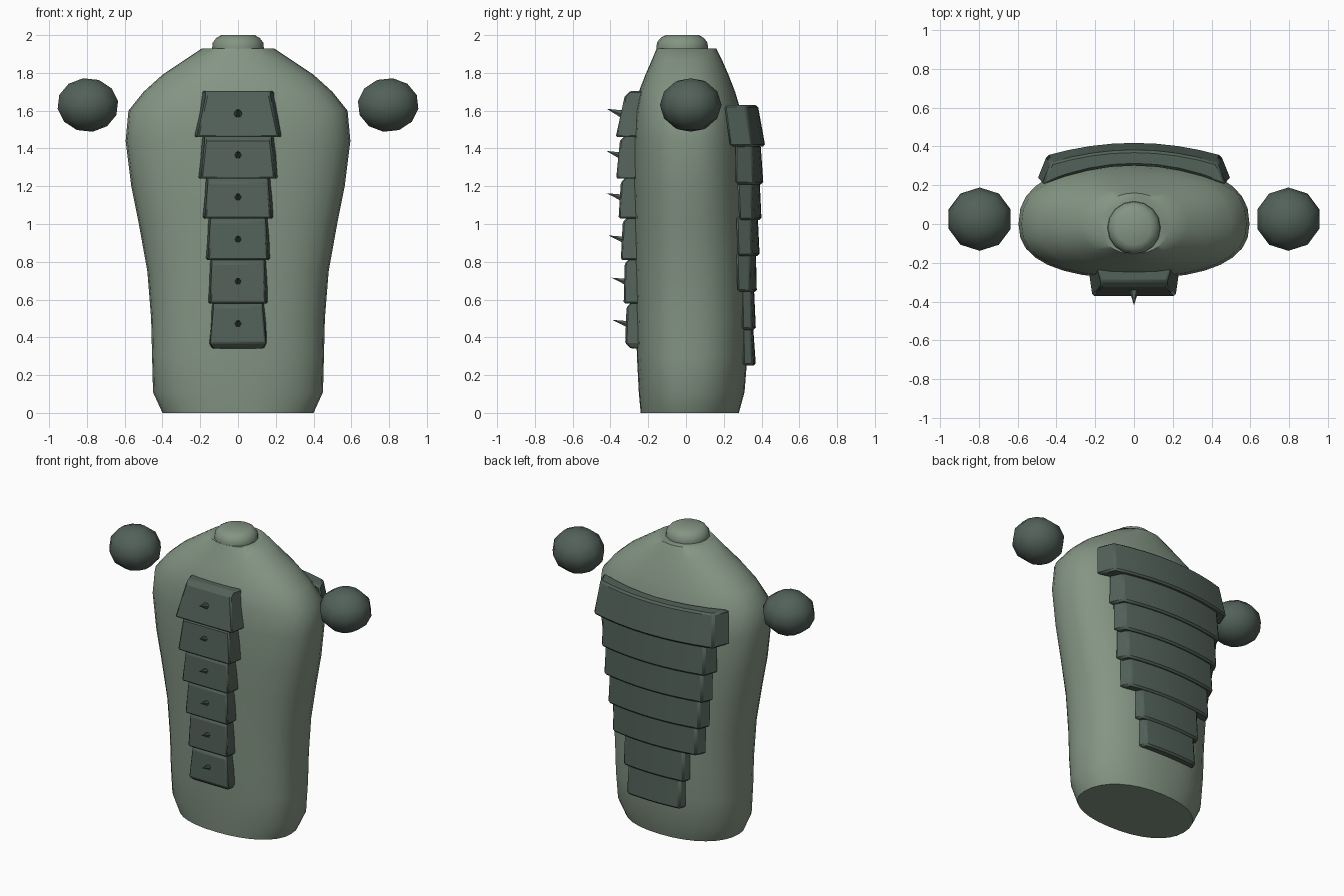
import bpy, bmesh, math
from mathutils import Vector

if "Cube" in bpy.data.objects:
    bpy.data.objects.remove(bpy.data.objects["Cube"])


def material(name, rgb):
    m = bpy.data.materials.new(name)
    m.diffuse_color = (*rgb, 1)
    m.use_nodes = True
    m.node_tree.nodes["Principled BSDF"].inputs["Base Color"].default_value = m.diffuse_color
    return m


SKIN = material("skin", (0.23, 0.30, 0.23))
SHELL = material("shell", (0.085, 0.12, 0.10))


def finish(name, bm, mat, angle=None, bevel=0):
    bmesh.ops.recalc_face_normals(bm, faces=bm.faces)
    me = bpy.data.meshes.new(name)
    bm.to_mesh(me)
    bm.free()
    ob = bpy.data.objects.new(name, me)
    bpy.context.collection.objects.link(ob)
    me.materials.append(mat)
    if bevel:
        b = ob.modifiers.new("bevel", 'BEVEL')
        b.width, b.segments, b.limit_method = bevel, 1, 'ANGLE'
        b.angle_limit = math.radians(40)
    if angle:
        bpy.ops.object.select_all(action='DESELECT')
        ob.select_set(True)
        bpy.context.view_layer.objects.active = ob
        bpy.ops.object.shade_smooth_by_angle(angle=math.radians(angle))
    return ob


def loft(rings, closed=True):
    bm = bmesh.new()
    vs = [[bm.verts.new(p) for p in r] for r in rings]
    n = len(vs[0])
    for a, b in zip(vs, vs[1:]):
        for i in range(n):
            j = (i + 1) % n
            bm.faces.new((a[i], a[j], b[j], b[i]))
    bm.faces.new(vs[0])
    bm.faces.new(vs[-1])
    return bm


def oval(z, rx, front, back, power, n=32):
    ring = []
    for i in range(n):
        t = 2 * math.pi * i / n
        c, s = math.cos(t), math.sin(t)
        x = math.copysign(abs(c) ** (2 / power), c) * rx
        y = math.copysign(abs(s) ** (2 / power), s)
        ring.append((x, y * (back if y > 0 else -front), z))
    return ring


# Torso: z, half width, front y, back y, squareness
TORSO = [(0, .40, -.24, .28, 2.2), (.11, .45, -.25, .31, 2.3), (.3, .455, -.26, .325, 2.4),
         (.5, .46, -.265, .33, 2.4), (.75, .48, -.27, .33, 2.4), (1.0, .525, -.275, .325, 2.4),
         (1.2, .565, -.28, .32, 2.4), (1.44, .595, -.28, .315, 2.4), (1.6, .58, -.27, .29, 2.4),
         (1.70, .50, -.25, .26, 2.3), (1.79, .40, -.215, .225, 2.2), (1.87, .28, -.18, .19, 2.1),
         (1.93, .19, -.155, .16, 2)]
finish("torso", loft([oval(*r) for r in TORSO]), SKIN, 50)

# Neck stump
NECK = [(1.87, .13), (1.93, .137), (1.96, .134), (1.985, .115), (2.0, .088)]
finish("neck", loft([[(x, y - .02, z) for x, y, z in oval(z, r, -r, r, 2, 16)]
                     for z, r in NECK]), SKIN, 50)

# Curved back plates: z bottom, z top, half width, outer y bottom/top, end y bottom/top
BACK = [(1.41, 1.63, .50, .42, .38, .23, .20), (1.21, 1.42, .43, .41, .395, .26, .26),
        (1.02, 1.23, .41, .40, .39, .28, .27), (.83, 1.04, .38, .39, .38, .27, .265),
        (.64, .85, .35, .375, .37, .27, .265), (.44, .66, .25, .37, .36, .295, .29),
        (.25, .46, .22, .37, .355, .30, .295)]
for k, (z0, z1, w, ob, ot, eb, et) in enumerate(BACK):
    rings = []
    for i in range(9):
        u = i / 4 - 1
        xi, xo = u * w, u * w * .9
        wt = .95 if k == 0 else .985
        rings.append([(xi, .31 - (.31 - eb) * u * u, z0),
                      (xo, ob - .32 * xo * xo, z0),
                      (xo * wt, ot - .32 * xo * xo, z1),
                      (xi * wt, .30 - (.30 - et) * u * u, z1)])
    finish(f"back_plate_{k + 1}", loft(rings), SHELL, 30, .012)

# Front plates with a spike each: z bottom, z top, half width bottom/top, face y bottom/top, tip y
FRONT = [(1.46, 1.705, .24, .20, -.372, -.325, -.42), (1.24, 1.47, .218, .205, -.37, -.35, -.42),
         (1.03, 1.25, .195, .185, -.357, -.345, -.42), (.81, 1.04, .177, .17, -.345, -.335, -.41),
         (.58, .82, .165, .16, -.33, -.325, -.395), (.34, .59, .155, .15, -.322, -.315, -.39)]
for k, (z0, z1, wb, wt, yb, yt, tip) in enumerate(FRONT):
    def ring(z, w, y, f):
        return [(-w, -.20, z), (-w * f, y, z), (w * f, y, z), (w, -.20, z)]
    rings = [ring(z0, wb, yb, .9), ring(z1 - .03, wt, yt, .85), ring(z1, wt, yt + .03, .85)]
    if k == 5:
        rings = [ring(z0, wb * .93, yb + .03, .9), ring(z0 + .03, wb, yb, .95)] + rings[1:]
    finish(f"front_plate_{k + 1}", loft(rings), SHELL, 30, .008)

    zc = 1.58 - .2235 * k
    bm = bmesh.new()
    end = bm.verts.new((0, tip, zc + .03))
    base = [bm.verts.new((.025 * math.cos(a * math.pi / 3), yb + .035, zc + .025 * math.sin(a * math.pi / 3)))
            for a in range(6)]
    bm.faces.new(base)
    for i in range(6):
        bm.faces.new((base[i], base[(i + 1) % 6], end))
    finish(f"spike_{k + 1}", bm, SHELL)

# Floating shoulder balls
for name, s in (("left_ball", -1), ("right_ball", 1)):
    bm = bmesh.new()
    bmesh.ops.create_uvsphere(bm, u_segments=10, v_segments=6, radius=1)
    for v in bm.verts:
        a = s * .15
        x, z = v.co.x, v.co.z
        v.co = Vector((s * .795 + .17 * (x * math.cos(a) + z * math.sin(a)),
                       .025 + .163 * v.co.y,
                       1.63 + .143 * (z * math.cos(a) - x * math.sin(a))))
    finish(name, bm, SHELL, 60)
